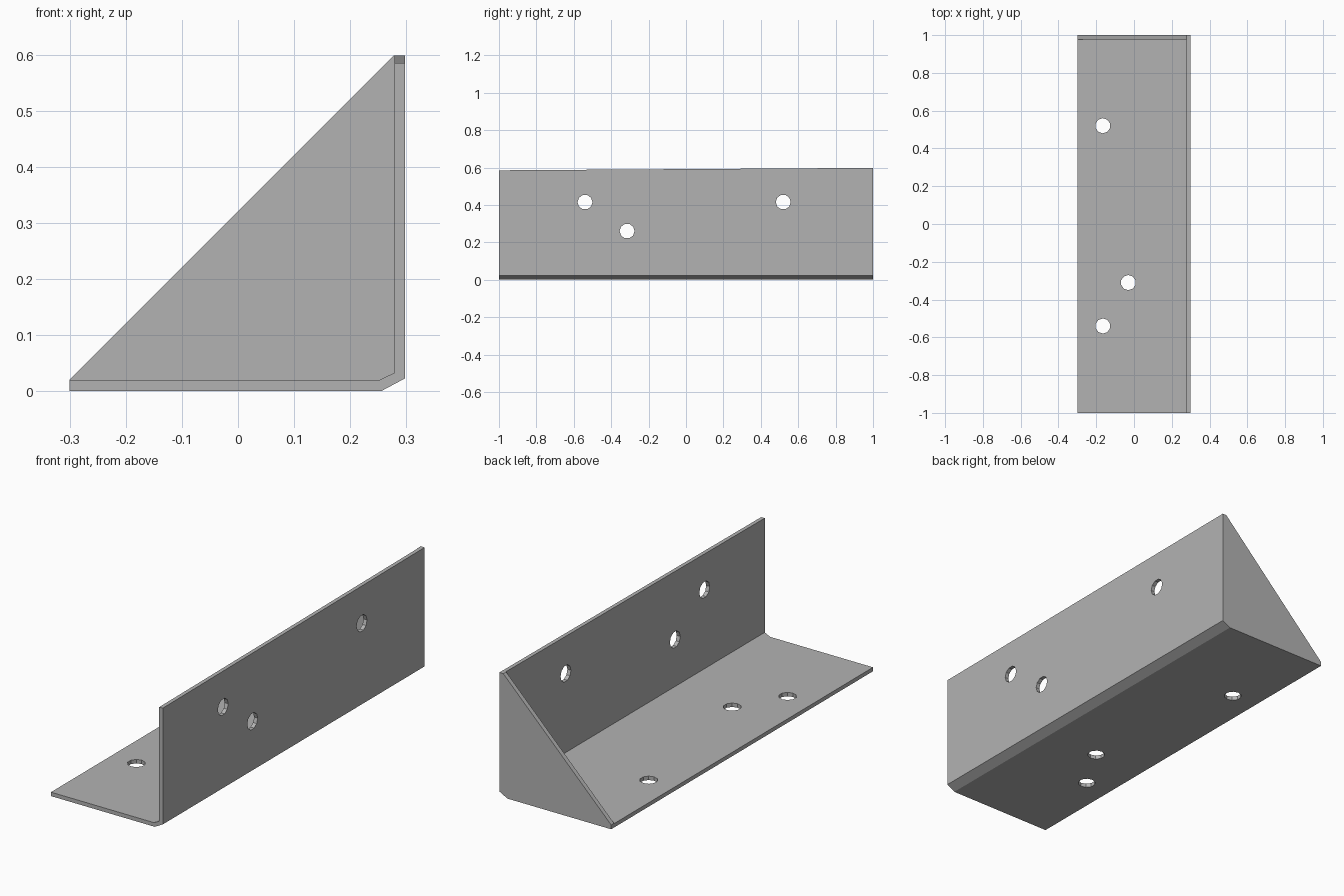
import bpy
import bmesh
from math import radians
from mathutils import Matrix, Vector

if "Cube" in bpy.data.objects:
    bpy.data.objects.remove(bpy.data.objects["Cube"], do_unlink=True)

steel = bpy.data.materials.new("plain grey steel")
steel.use_nodes = True
grey = (0.45, 0.45, 0.45, 1)
steel.diffuse_color = grey
steel.node_tree.nodes["Principled BSDF"].inputs["Base Color"].default_value = grey


def add_object(name, bm):
    bmesh.ops.recalc_face_normals(bm, faces=bm.faces)
    mesh = bpy.data.meshes.new(name)
    bm.to_mesh(mesh)
    bm.free()
    mesh.materials.append(steel)
    obj = bpy.data.objects.new(name, mesh)
    bpy.context.collection.objects.link(obj)
    return obj


def prism(name, outline, y0, y1):
    """Extrude an x-z outline along y."""
    bm = bmesh.new()
    face = bm.faces.new([bm.verts.new((x, y0, z)) for x, z in outline])
    ext = bmesh.ops.extrude_face_region(bm, geom=[face])
    moved = [v for v in ext["geom"] if isinstance(v, bmesh.types.BMVert)]
    bmesh.ops.translate(bm, verts=moved, vec=(0, y1 - y0, 0))
    return add_object(name, bm)


def drill(name, location, axis):
    """Ten-sided hole cutter along x or z."""
    turn = Matrix.Rotation(radians(90), 4, "Y") if axis == "x" else Matrix()
    bm = bmesh.new()
    bmesh.ops.create_cone(bm, cap_ends=True, segments=10, radius1=0.04,
                          radius2=0.04, depth=0.1,
                          matrix=Matrix.Translation(location) @ turn)
    return add_object(name, bm)


# Solid bracket body with a chamfered outer corner and sloping end plate
bracket = prism("angle_bracket",
                [(-0.3, 0), (0.255, 0), (0.298, 0.023), (0.298, 0.598),
                 (0.277, 0.598), (-0.3, 0.021)], -1, 1)

# The upright is slightly lower at the open end
for v in bracket.data.vertices:
    if v.co.y < 0 and v.co.z > 0.5:
        v.co.z = 0.585

# Open cavity that leaves the floor, the upright and the end plate
cutters = [prism("cavity_cutter",
                 [(-0.4, 0.019), (0.25, 0.019), (0.279, 0.033),
                  (0.279, 0.7), (-0.4, 0.7)], -1.1, 0.978)]

# Screw holes: three in the upright, three in the floor
for y, z in [(-0.54, 0.415), (-0.315, 0.26), (0.52, 0.415)]:
    cutters.append(drill("upright_hole_cutter", Vector((0.29, y, z)), "x"))
for x, y in [(-0.165, -0.54), (-0.03, -0.31), (-0.165, 0.52)]:
    cutters.append(drill("floor_hole_cutter", Vector((x, y, 0.01)), "z"))

for cutter in cutters:
    cut = bracket.modifiers.new(cutter.name, "BOOLEAN")
    cut.operation = "DIFFERENCE"
    cut.solver = "EXACT"
    cut.object = cutter

# Bake the cuts and discard the cutters
graph = bpy.context.evaluated_depsgraph_get()
result = bpy.data.meshes.new_from_object(bracket.evaluated_get(graph))
bracket.modifiers.clear()
bracket.data = result
for cutter in cutters:
    bpy.data.objects.remove(cutter, do_unlink=True)
